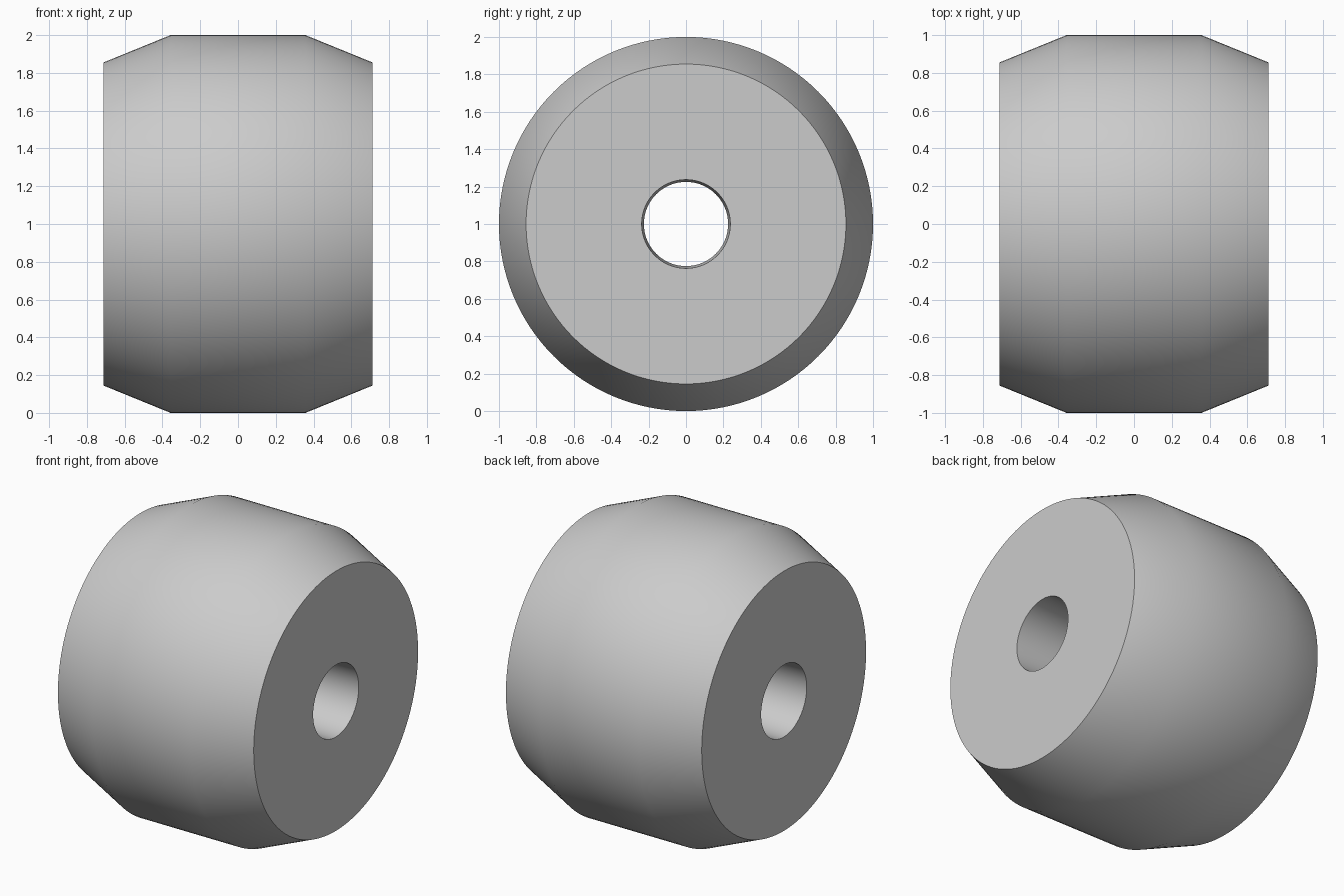
import bpy, bmesh, math
from mathutils import Vector, Matrix

cube = bpy.data.objects.get("Cube")
if cube:
    bpy.data.objects.remove(cube, do_unlink=True)

SEGMENTS = 128

# Plain grey material
grey = bpy.data.materials.new("light_grey")
grey.use_nodes = True
colour = (0.6, 0.6, 0.6, 1)
grey.diffuse_color = colour
grey.node_tree.nodes["Principled BSDF"].inputs["Base Color"].default_value = colour

# Half profile as (x, radius): tread, chamfer, flat end, slightly flared bore
half = [(0.357, 1.0), (0.713, 0.855), (0.713, 0.237), (0.357, 0.225)]
profile = half + [(-x, r) for x, r in reversed(half)]

# Revolve the closed profile about the axle (x axis)
bm = bmesh.new()
verts = [bm.verts.new((x, 0, r)) for x, r in profile]
edges = [bm.edges.new((v, verts[(i + 1) % len(verts)])) for i, v in enumerate(verts)]
bmesh.ops.spin(bm, geom=verts + edges, cent=(0, 0, 0), axis=(1, 0, 0),
               angle=math.tau, steps=SEGMENTS, use_merge=False)
bmesh.ops.remove_doubles(bm, verts=bm.verts, dist=0.0005)
bmesh.ops.recalc_face_normals(bm, faces=bm.faces)
bmesh.ops.translate(bm, verts=bm.verts, vec=(0, 0, 1))

mesh = bpy.data.meshes.new("roller_wheel")
bm.to_mesh(mesh)
bm.free()
mesh.materials.append(grey)
wheel = bpy.data.objects.new("roller_wheel", mesh)
bpy.context.collection.objects.link(wheel)

# Smooth round surfaces, crisp end rims
bpy.ops.object.select_all(action="DESELECT")
wheel.select_set(True)
bpy.context.view_layer.objects.active = wheel
bpy.ops.object.shade_smooth_by_angle(angle=math.radians(30))
